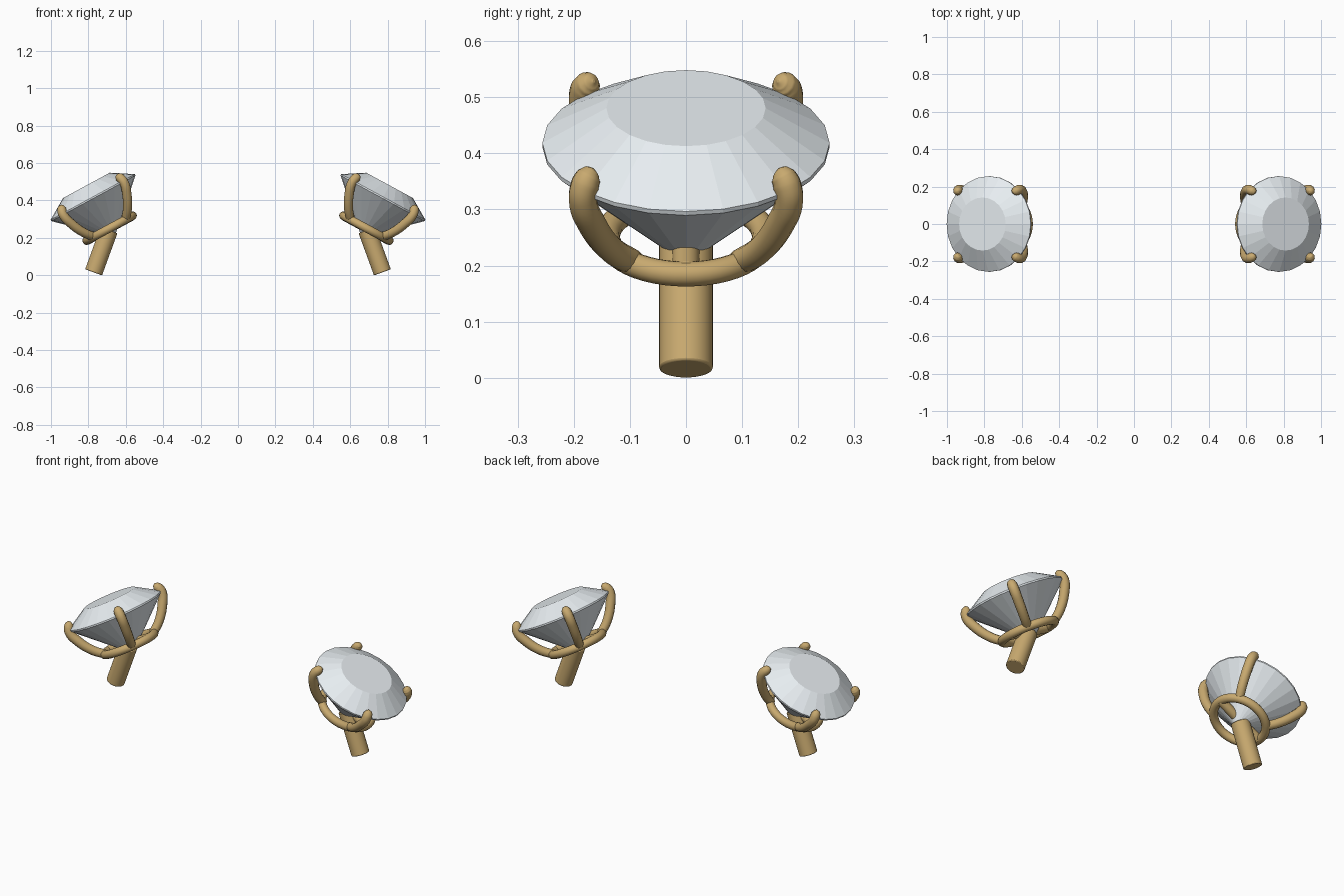
import bpy, bmesh, math
from mathutils import Matrix, Vector

if "Cube" in bpy.data.objects:
    bpy.data.objects.remove(bpy.data.objects["Cube"])

gold = bpy.data.materials.new("gold")
gold.diffuse_color = (0.58, 0.40, 0.16, 1)
gold.use_nodes = True
gold.node_tree.nodes["Principled BSDF"].inputs["Base Color"].default_value = gold.diffuse_color
stone = bpy.data.materials.new("stone")
stone.diffuse_color = (0.80, 0.85, 0.88, 1)
stone.use_nodes = True
stone.node_tree.nodes["Principled BSDF"].inputs["Base Color"].default_value = stone.diffuse_color

TILT = math.radians(28.5)
R_RING, H_RING = 0.14, -0.186


def finish(obj, mat, smooth=None):
    obj.data.materials.append(mat)
    bpy.ops.object.select_all(action='DESELECT')
    obj.select_set(True)
    bpy.context.view_layer.objects.active = obj
    if smooth:
        bpy.ops.object.shade_smooth_by_angle(angle=math.radians(smooth))


def add_gem(name, mat, n=24):
    # lathe profile as (radius, height) from table to culet
    profile = [(0.142, 0.0745), (0.256, 0.004), (0.256, -0.004), (0.006, -0.235)]
    bm = bmesh.new()
    rings = [[bm.verts.new((r * math.cos(2 * math.pi * i / n),
                            r * math.sin(2 * math.pi * i / n), h)) for i in range(n)]
             for r, h in profile]
    bm.faces.new(rings[0])
    bm.faces.new(rings[-1][::-1])
    for a, b in zip(rings, rings[1:]):
        for i in range(n):
            j = (i + 1) % n
            bm.faces.new((a[i], b[i], b[j], a[j]))
    mesh = bpy.data.meshes.new(name)
    bm.to_mesh(mesh)
    bm.free()
    obj = bpy.data.objects.new(name, mesh)
    bpy.context.collection.objects.link(obj)
    obj.matrix_world = mat
    finish(obj, stone)


def add_prongs(name, mat):
    # (radial distance, height, thickness factor), ending in a rounded tip
    path = [(0.135, -0.186, 0.9), (0.188, -0.140, 0.95), (0.238, -0.068, 1), (0.260, -0.010, 1),
            (0.254, 0.018, 1), (0.245, 0.030, 0.9), (0.237, 0.037, 0.6), (0.232, 0.040, 0.1)]
    cu = bpy.data.curves.new(name, 'CURVE')
    cu.dimensions = '3D'
    cu.bevel_depth = 0.0255
    cu.bevel_resolution = 4
    cu.resolution_u = 6
    cu.use_fill_caps = True
    for k in range(4):
        a = math.pi / 4 + k * math.pi / 2
        sp = cu.splines.new('BEZIER')
        sp.bezier_points.add(len(path) - 1)
        for p, (r, h, t) in zip(sp.bezier_points, path):
            p.co = (r * math.cos(a), r * math.sin(a), h)
            p.radius = t
            p.handle_left_type = p.handle_right_type = 'AUTO'
    obj = bpy.data.objects.new(name, cu)
    bpy.context.collection.objects.link(obj)
    obj.matrix_world = mat
    bpy.ops.object.select_all(action='DESELECT')
    obj.select_set(True)
    bpy.context.view_layer.objects.active = obj
    bpy.ops.object.convert(target='MESH')
    finish(bpy.context.object, gold, 50)


def add_rod(name, mat, radius, length, bevel):
    bpy.ops.mesh.primitive_cylinder_add(vertices=32, radius=radius, depth=length)
    obj = bpy.context.object
    obj.name = name
    obj.matrix_world = mat
    mod = obj.modifiers.new("rim", 'BEVEL')
    mod.width = bevel
    mod.segments = 2
    mod.limit_method = 'ANGLE'
    finish(obj, gold, 40)


for side, turn in (("right", 0), ("left", math.pi)):
    place = Matrix.Rotation(turn, 4, 'Z')
    head = place @ Matrix.Translation((0.775, 0, 0.415)) @ Matrix.Rotation(TILT, 4, 'Y')

    # faceted stone and the four claws holding it
    add_gem(side + "_gem", head)
    add_prongs(side + "_prongs", head)

    # base ring of the basket
    bpy.ops.mesh.primitive_torus_add(major_radius=R_RING, minor_radius=0.0225,
                                     major_segments=48, minor_segments=14)
    ring = bpy.context.object
    ring.name = side + "_base_ring"
    ring.matrix_world = head @ Matrix.Translation((0, 0, H_RING))
    finish(ring, gold, 60)

    # crossbar spanning the ring
    add_rod(side + "_crossbar", head @ Matrix.Translation((0, 0, H_RING)) @
            Matrix.Rotation(math.pi / 2, 4, 'Y'), 0.024, 2 * R_RING, 0.003)

    # ear post, leaning the opposite way to the stone
    length = 0.24
    lean = math.radians(-20)
    axis = Vector((math.sin(lean), 0, math.cos(lean)))
    centre = Vector((0.772, 0, 0.0155)) + axis * length / 2
    add_rod(side + "_post", place @ Matrix.Translation(centre) @
            Matrix.Rotation(lean, 4, 'Y'), 0.048, length, 0.004)
